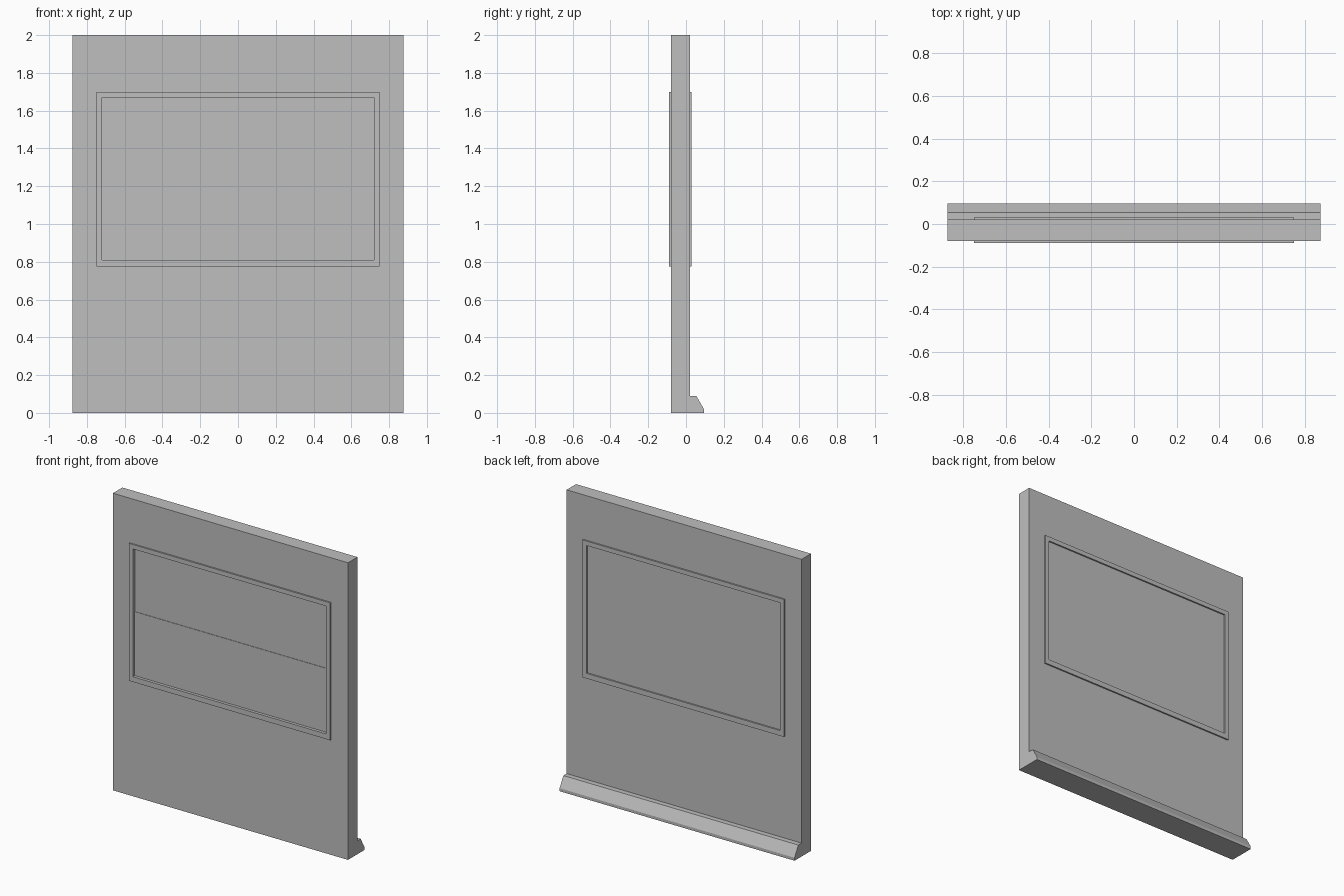
import bpy, bmesh

old = bpy.data.objects.get("Cube")
if old:
    bpy.data.objects.remove(old, do_unlink=True)

grey = bpy.data.materials.new("plain grey")
grey.use_nodes = True
colour = (0.52, 0.52, 0.52, 1)
grey.diffuse_color = colour
grey.node_tree.nodes["Principled BSDF"].inputs["Base Color"].default_value = colour


def finish(name, bm):
    bmesh.ops.recalc_face_normals(bm, faces=bm.faces)
    mesh = bpy.data.meshes.new(name)
    bm.to_mesh(mesh)
    bm.free()
    mesh.materials.append(grey)
    obj = bpy.data.objects.new(name, mesh)
    bpy.context.collection.objects.link(obj)
    return obj


def ring(name, outer, inner, front, back):
    """Rectangular surround; each rectangle is (half width, bottom, top)."""
    bm = bmesh.new()

    def loop(rect, y):
        w, low, high = rect
        return [bm.verts.new((x, y, z)) for x, z in
                ((-w, low), (w, low), (w, high), (-w, high))]

    loops = [loop(outer, front), loop(inner, front), loop(inner, back), loop(outer, back)]
    for a, b in zip(loops, loops[1:] + loops[:1]):
        for i in range(4):
            j = (i + 1) % 4
            bm.faces.new((a[i], a[j], b[j], b[i]))
    return finish(name, bm)


def extrusion(name, profile, half_width):
    """Profile of (y, z) points swept along x."""
    bm = bmesh.new()
    ends = [[bm.verts.new((x, y, z)) for y, z in profile]
            for x in (-half_width, half_width)]
    for end in ends:
        bm.faces.new(end)
    n = len(profile)
    for i in range(n):
        j = (i + 1) % n
        bm.faces.new((ends[0][i], ends[0][j], ends[1][j], ends[1][i]))
    return finish(name, bm)


def slab(name, half_width, front, back, low, high):
    return extrusion(name, [(front, low), (back, low), (back, high), (front, high)], half_width)


WALL = (0.875, 0, 2)
FRAME = (0.75, 0.775, 1.70)
OPENING = (0.72, 0.81, 1.67)
MIDDLE = 1.24

# Wall and the window frame that passes through it
ring("wall_panel", WALL, FRAME, -0.08, 0.02)
ring("window_frame", FRAME, OPENING, -0.09, 0.03)

# Two panes, the upper one set back very slightly
slab("lower_pane", OPENING[0], -0.07, 0.02, OPENING[1], MIDDLE)
slab("upper_pane", OPENING[0], -0.067, 0.02, MIDDLE, OPENING[2])

# Sloped ledge along the foot of the back
extrusion("bottom_ledge", [(0.02, 0), (0.095, 0), (0.095, 0.02), (0.055, 0.09), (0.02, 0.09)], WALL[0])
